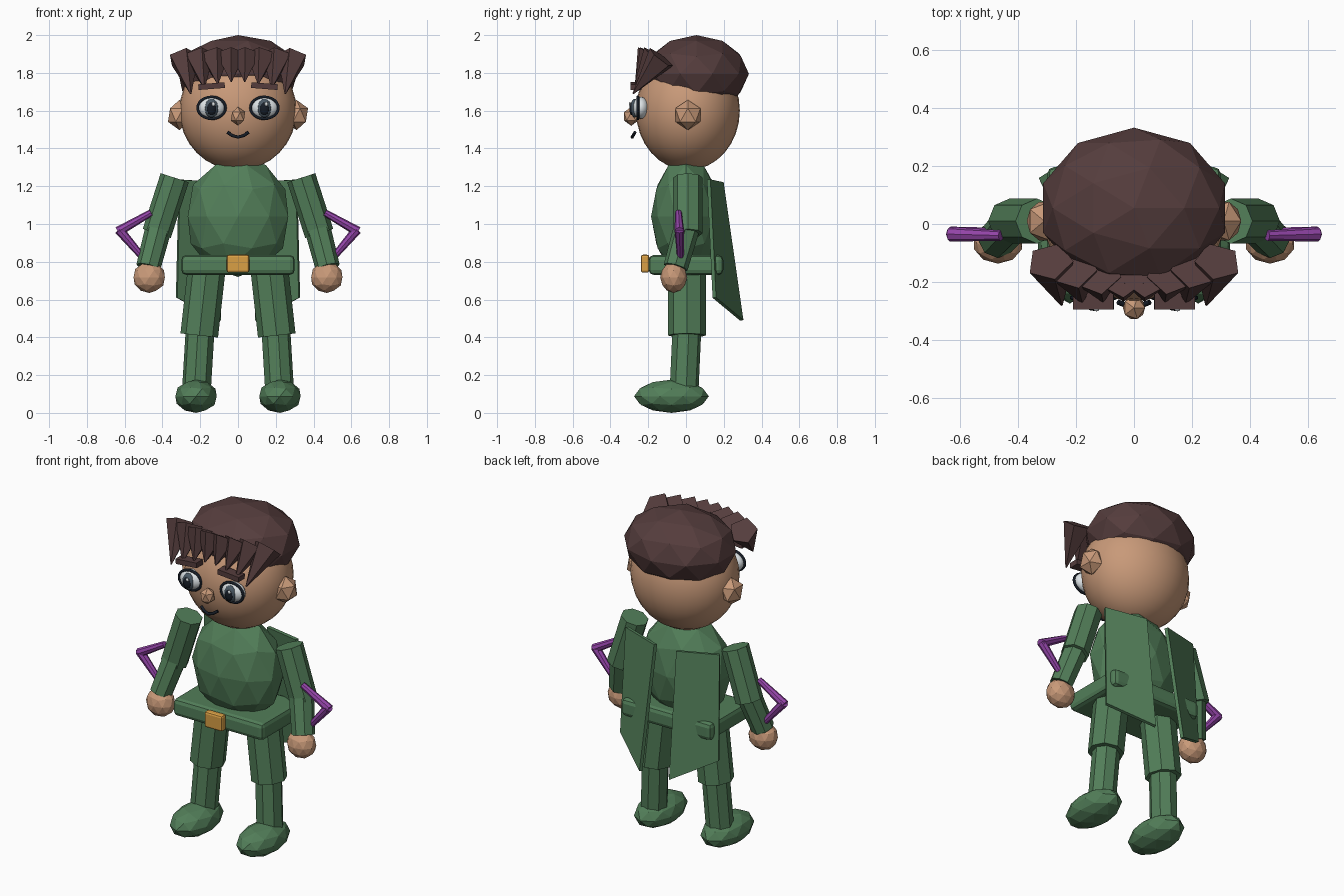
import bpy, bmesh, math
from mathutils import Vector, Matrix

if "Cube" in bpy.data.objects:
    bpy.data.objects.remove(bpy.data.objects["Cube"])


def material(name, rgb):
    m = bpy.data.materials.new(name)
    m.diffuse_color = (*rgb, 1)
    m.use_nodes = True
    m.node_tree.nodes["Principled BSDF"].inputs["Base Color"].default_value = m.diffuse_color
    return m


GREEN = material("cloth green", (0.085, 0.21, 0.10))
SKIN = material("skin tan", (0.58, 0.32, 0.19))
HAIR = material("hair brown", (0.09, 0.046, 0.046))
PURPLE = material("purple", (0.30, 0.06, 0.40))
GOLD = material("buckle gold", (0.70, 0.35, 0.06))
WHITE = material("eye white", (0.80, 0.85, 0.88))
IRIS = material("iris slate", (0.07, 0.10, 0.13))
BLACK = material("ink black", (0.008, 0.012, 0.02))


def finish(bm, name, mat, smooth=False):
    me = bpy.data.meshes.new(name)
    for f in bm.faces:
        f.smooth = smooth
    bm.to_mesh(me)
    bm.free()
    me.materials.append(mat)
    ob = bpy.data.objects.new(name, me)
    bpy.context.collection.objects.link(ob)
    return ob


def ico(name, mat, centre, radii, level=2):
    """Faceted ellipsoid."""
    bm = bmesh.new()
    bmesh.ops.create_icosphere(bm, subdivisions=level, radius=1,
        matrix=Matrix.Translation(centre) @ Matrix.Diagonal((*radii, 1)))
    return finish(bm, name, mat)


def ball(name, mat, centre, radii, segs=32):
    """Smooth ellipsoid."""
    bm = bmesh.new()
    bmesh.ops.create_uvsphere(bm, u_segments=segs, v_segments=segs // 2, radius=1,
        matrix=Matrix.Translation(centre) @ Matrix.Diagonal((*radii, 1)))
    return finish(bm, name, mat, True)


def limb(name, mat, a, b, r1, r2, sides=8):
    """Prism or cone from a to b."""
    a, b = Vector(a), Vector(b)
    d = b - a
    rot = d.to_track_quat('Z', 'Y').to_matrix().to_4x4()
    bm = bmesh.new()
    bmesh.ops.create_cone(bm, cap_ends=True, segments=sides, radius1=r1, radius2=r2,
        depth=d.length, matrix=Matrix.Translation((a + b) / 2) @ rot)
    return finish(bm, name, mat)


def box(name, mat, centre, size, bevel=0.0, tilt=0.0):
    bm = bmesh.new()
    bmesh.ops.create_cube(bm, size=1, matrix=Matrix.Translation(centre)
        @ Matrix.Rotation(tilt, 4, 'Y') @ Matrix.Diagonal((*size, 1)))
    ob = finish(bm, name, mat)
    if bevel:
        mod = ob.modifiers.new("bevel", 'BEVEL')
        mod.width, mod.segments = bevel, 2
    return ob


def tube(name, mat, points, r, cyclic=False):
    cu = bpy.data.curves.new(name, 'CURVE')
    cu.dimensions = '3D'
    cu.bevel_depth, cu.bevel_resolution, cu.use_fill_caps = r, 1, True
    sp = cu.splines.new('POLY')
    sp.points.add(len(points) - 1)
    for p, c in zip(sp.points, points):
        p.co = (*c, 1)
    sp.use_cyclic_u = cyclic
    cu.materials.append(mat)
    ob = bpy.data.objects.new(name, cu)
    bpy.context.collection.objects.link(ob)


# head and hair
ball("head", SKIN, (0, 0.01, 1.6), (0.31, 0.275, 0.315))
ico("hair_cap", HAIR, (0, 0.055, 1.795), (0.33, 0.278, 0.205))
for i in range(8):
    u = -1 + 2 * i / 7
    base = (0.29 * u, -0.185 + 0.055 * u * u, 1.895 - 0.015 * u * u)
    tip = (0.25 * u, -0.265 - 0.015 * u * u, 1.755 - 0.065 * u * u)
    limb(f"fringe_lock_{i + 1}", HAIR, base, tip, 0.082, 0.004, 5)

# face
ico("nose", SKIN, (0, -0.29, 1.57), (0.043, 0.045, 0.05), 1)
tube("mouth", BLACK, [(-0.055, -0.27, 1.485), (-0.03, -0.28, 1.468), (0, -0.285, 1.46),
                      (0.03, -0.28, 1.468), (0.055, -0.27, 1.485)], 0.009)

# belt and torso
ico("torso", GREEN, (0, 0, 1.04), (0.28, 0.185, 0.32))
box("belt", GREEN, (0, 0, 0.783), (0.6, 0.395, 0.104), 0.025)
box("buckle", GOLD, (0, -0.217, 0.79), (0.12, 0.045, 0.095), 0.012)

for s, side in ((-1, "left"), (1, "right")):
    # ear, eye and brow
    ico(f"ear_{side}", SKIN, (s * 0.31, 0.01, 1.577), (0.068, 0.078, 0.08), 1)
    x = s * 0.14
    ball(f"eye_white_{side}", WHITE, (x, -0.24, 1.615), (0.074, 0.045, 0.058), 20)
    ring = [(x + 0.074 * math.cos(t), -0.255, 1.615 + 0.058 * math.sin(t))
            for t in (k * math.tau / 24 for k in range(24))]
    tube(f"eye_outline_{side}", BLACK, ring, 0.008, True)
    ball(f"iris_{side}", IRIS, (x, -0.272, 1.613), (0.037, 0.022, 0.05), 16)
    ball(f"pupil_{side}", BLACK, (x, -0.286, 1.61), (0.025, 0.014, 0.034), 16)
    ball(f"eye_glint_{side}", WHITE, (x + 0.01, -0.297, 1.635), (0.01, 0.005, 0.012), 8)
    box(f"brow_{side}", HAIR, (x, -0.265, 1.73), (0.14, 0.06, 0.03), 0, s * 0.08)

    # arm
    limb(f"upper_arm_{side}", GREEN, (s * 0.335, 0.01, 1.245), (s * 0.43, 0.01, 0.95), 0.078, 0.078)
    limb(f"forearm_{side}", GREEN, (s * 0.415, 0.01, 1.0), (s * 0.475, -0.055, 0.77), 0.07, 0.065)
    ico(f"hand_{side}", SKIN, (s * 0.47, -0.065, 0.718), (0.087, 0.072, 0.083))
    # bent elbow rods
    limb(f"elbow_rod_upper_{side}", PURPLE, (s * 0.635, -0.035, 0.96), (s * 0.46, -0.04, 1.06), 0.026, 0.018)
    limb(f"elbow_rod_lower_{side}", PURPLE, (s * 0.63, -0.035, 0.97), (s * 0.51, -0.03, 0.83), 0.026, 0.018)

    # leg
    limb(f"thigh_{side}", GREEN, (s * 0.165, 0.005, 0.77), (s * 0.205, 0.005, 0.41), 0.1, 0.1)
    limb(f"shin_{side}", GREEN, (s * 0.2, 0.005, 0.45), (s * 0.22, -0.01, 0.12), 0.077, 0.077)
    ico(f"foot_{side}", GREEN, (s * 0.222, -0.077, 0.088), (0.115, 0.198, 0.088))

    # cape panel
    bm = bmesh.new()
    corners = [(0.07, 0.19, 1.22), (0.31, 0.12, 1.235), (0.325, 0.15, 0.61), (0.095, 0.295, 0.49)]
    bm.faces.new([bm.verts.new((s * a, b, c)) for a, b, c in corners])
    panel = finish(bm, f"cape_panel_{side}", GREEN)
    mod = panel.modifiers.new("thickness", 'SOLIDIFY')
    mod.thickness, mod.offset = 0.02, 0
